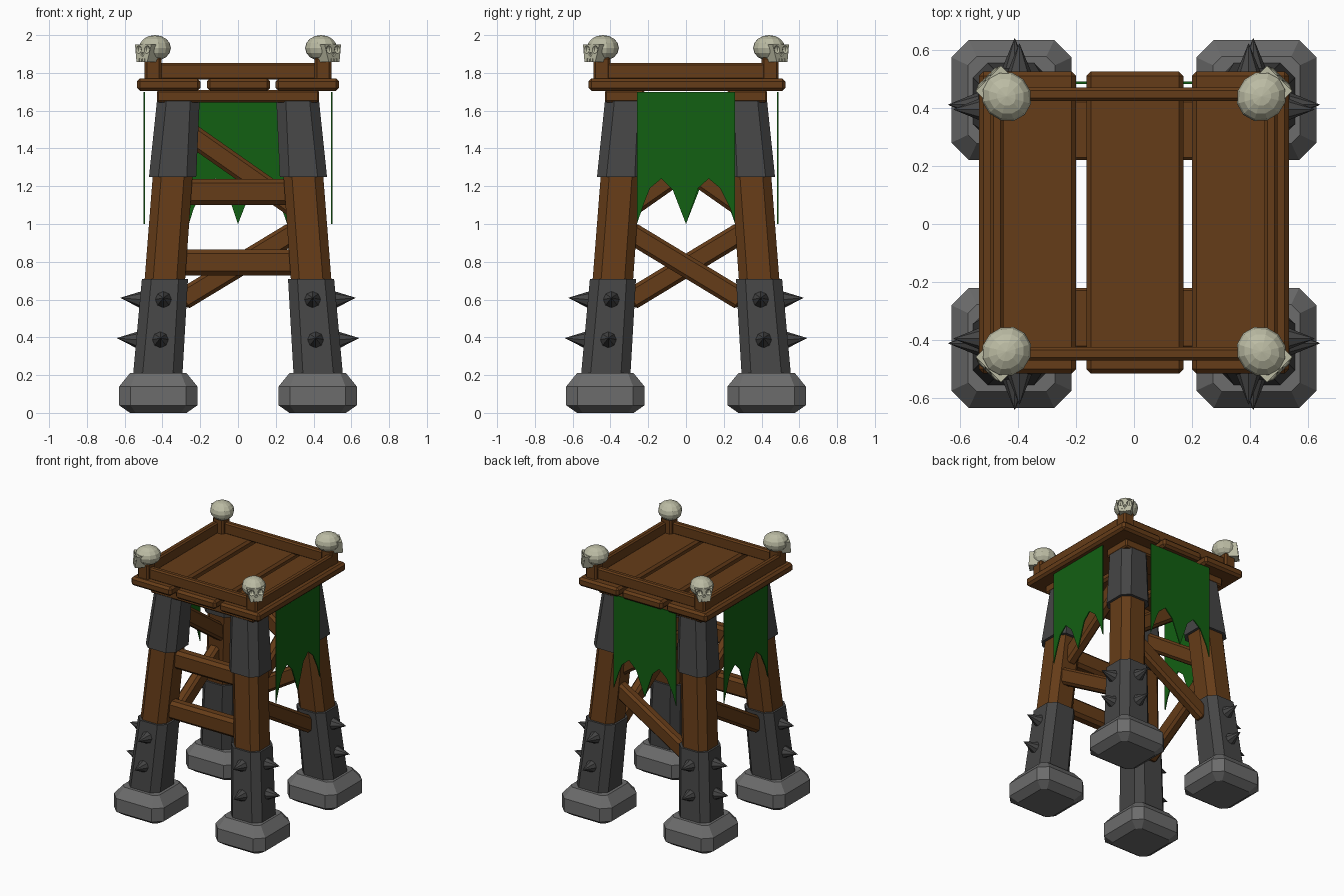
import bpy, bmesh, math
from mathutils import Vector, Matrix

if "Cube" in bpy.data.objects:
    bpy.data.objects.remove(bpy.data.objects["Cube"])


def material(name, rgb):
    m = bpy.data.materials.new(name)
    m.diffuse_color = (*rgb, 1)
    m.use_nodes = True
    m.node_tree.nodes["Principled BSDF"].inputs["Base Color"].default_value = m.diffuse_color
    return m


WOOD = material("wood", (0.13, 0.045, 0.009))
IRON = material("iron", (0.06, 0.06, 0.06))
STONE = material("stone", (0.15, 0.15, 0.15))
CLOTH = material("cloth", (0.006, 0.115, 0.006))
BONE = material("bone", (0.50, 0.50, 0.37))


def finish(name, bm, mat, matrix=Matrix()):
    bmesh.ops.recalc_face_normals(bm, faces=bm.faces)
    me = bpy.data.meshes.new(name)
    bm.to_mesh(me)
    bm.free()
    me.materials.append(mat)
    ob = bpy.data.objects.new(name, me)
    ob.matrix_world = matrix
    bpy.context.collection.objects.link(ob)
    return ob


def loft(name, sections, mat):
    """Chamfered-square sections (cx, cy, z, half width, chamfer) joined bottom to top."""
    bm = bmesh.new()
    rings = []
    for cx, cy, z, h, c in sections:
        k = h - c
        pts = [(h, -k), (h, k), (k, h), (-k, h), (-h, k), (-h, -k), (-k, -h), (k, -h)]
        rings.append([bm.verts.new((cx + x, cy + y, z)) for x, y in pts])
    for a, b in zip(rings, rings[1:]):
        for i in range(8):
            j = (i + 1) % 8
            bm.faces.new((a[i], a[j], b[j], b[i]))
    bm.faces.new(rings[0])
    bm.faces.new(rings[-1])
    return finish(name, bm, mat)


def box(name, size, matrix, bevel=0.015, mat=WOOD):
    bm = bmesh.new()
    bmesh.ops.create_cube(bm, size=1)
    bmesh.ops.scale(bm, vec=size, verts=bm.verts)
    ob = finish(name, bm, mat, matrix)
    if bevel:
        mod = ob.modifiers.new("chamfer", 'BEVEL')
        mod.width = bevel
        mod.segments = 1
    return ob


def at(x, y, z):
    return Matrix.Translation((x, y, z))


def turn(deg, axis='Z'):
    return Matrix.Rotation(math.radians(deg), 4, axis)


def axis_at(z):
    """Distance of the leaning leg axis from the centre at height z."""
    return 0.44 - 0.075 * z


def spike(name, pos, direction):
    bm = bmesh.new()
    bmesh.ops.create_cone(bm, cap_ends=True, segments=8, radius1=0.047, radius2=0, depth=0.115)
    bmesh.ops.translate(bm, vec=(0, 0, 0.0475), verts=bm.verts)
    q = Vector(direction).to_track_quat('Z', 'Y').to_matrix().to_4x4()
    finish(name, bm, IRON, at(*pos) @ q)


# legs: stone foot, timber, iron sleeves and spikes
for sx, sn in ((-1, "left"), (1, "right")):
    for sy, fn in ((-1, "front"), (1, "back")):
        tag = f"{fn}_{sn}"

        def part(name, rows, mat):
            loft(f"{tag}_{name}", [(sx * axis_at(z), sy * axis_at(z), z, h, c)
                                   for z, h, c in rows], mat)
        loft(f"{tag}_foot", [(sx * 0.422, sy * 0.427, z, h, c) for z, h, c in
                             ((0, 0.15, 0.03), (0.04, 0.207, 0.06),
                              (0.14, 0.207, 0.06), (0.21, 0.15, 0.03))], STONE)
        part("leg", ((0.15, 0.109, 0.045), (1.66, 0.104, 0.045)), WOOD)
        part("lower_sleeve", ((0.18, 0.131, 0.05), (0.71, 0.122, 0.05)), IRON)
        part("upper_sleeve", ((1.25, 0.125, 0.05), (1.652, 0.113, 0.05)), IRON)
        for z in (0.60, 0.387):
            c = axis_at(z)
            o = c + 0.123 + 0.01 * (0.71 - z)
            spike(f"{tag}_side_spike", (sx * o, sy * c, z), (sx, 0, 0.09))
            spike(f"{tag}_face_spike", (sx * c, sy * o, z), (0, sy, 0.09))
        # railing post
        box(f"{tag}_post", (0.09, 0.09, 0.15), at(sx * 0.45, sy * 0.445, 1.81), 0.012)

# front rungs
for z in (0.797, 1.17):
    box("front_rung", (0.62, 0.09, 0.137), at(0, -axis_at(z), z), 0.022)

# zigzag braces and ragged banners on the right, back and left sides
RAGGED = [(-.26, 1.70), (-.26, 1.0), (-.215, 1.13), (-.19, 1.19), (-.13, 1.24), (-.07, 1.18),
          (0, 1.0), (.065, 1.19), (.12, 1.24), (.18, 1.19), (.235, 1.08), (.26, 1.0), (.26, 1.70)]
for deg, side, off in ((90, "right", 0.496), (180, "back", 0.487), (270, "left", 0.496)):
    for label, z, slope in (("lower", 0.777, 0.605), ("upper", 1.30, -0.70)):
        a = math.degrees(math.atan(slope))
        length = 0.60 / math.cos(math.radians(a))
        box(f"{side}_{label}_brace", (length, 0.08, 0.115),
            turn(deg) @ at(0, -axis_at(z), z) @ turn(a, 'Y'), 0.018)
    bm = bmesh.new()
    f = bm.faces.new([bm.verts.new((x, -off - 0.004, z)) for x, z in RAGGED])
    ext = bmesh.ops.extrude_face_region(bm, geom=[f], use_keep_orig=True)
    bmesh.ops.translate(bm, vec=(0, 0.008, 0),
                        verts=[v for v in ext["geom"] if isinstance(v, bmesh.types.BMVert)])
    finish(f"{side}_banner", bm, CLOTH, turn(deg))

# platform: bearers, planks and rails
for s in (-1, 1):
    box("platform_bearer", (0.86, 0.21, 0.065), at(0, s * 0.325, 1.677), 0.01)
    box("long_rail", (0.84, 0.045, 0.088), at(0, s * 0.447, 1.808), 0.01)
    box("side_rail", (0.045, 0.84, 0.088), at(s * 0.472, 0, 1.808), 0.01)
for x in (-0.367, 0.003, 0.367):
    box("plank", (0.335, 1.042, 0.066), at(x, 0.005, 1.738), 0.016)


# skull: cranium joined with a tapered face, sockets cut out; it looks towards -y
bm = bmesh.new()
bmesh.ops.create_uvsphere(bm, u_segments=12, v_segments=8, radius=1)
bmesh.ops.scale(bm, vec=(0.083, 0.09, 0.068), verts=bm.verts)
skull = finish("skull", bm, BONE)

bm = bmesh.new()
bmesh.ops.create_cube(bm, size=1)
for v in bm.verts:
    top, front = v.co.z > 0, v.co.y < 0
    v.co = Vector(((0.061 if top else 0.04) * (1 if v.co.x > 0 else -1),
                   (-0.088 if top else -0.098) if front else -0.01,
                   0.018 if top else -0.075))
face = finish("face_helper", bm, BONE)

bm = bmesh.new()
for x, z, r in ((-0.031, -0.008, 0.021), (0.031, -0.008, 0.021), (0, -0.034, 0.011)):
    bmesh.ops.create_uvsphere(bm, u_segments=8, v_segments=6, radius=r,
                              matrix=at(x, -0.093, z))
for i in (-1, 0, 1):
    bmesh.ops.create_cube(bm, size=1, matrix=at(i * 0.02, -0.098, -0.068)
                          @ Matrix.Diagonal((0.005, 0.016, 0.026, 1)))
sockets = finish("socket_helper", bm, BONE)

for helper, op in ((face, 'UNION'), (sockets, 'DIFFERENCE')):
    helper.hide_render = True
    mod = skull.modifiers.new("shape", 'BOOLEAN')
    mod.operation, mod.object, mod.solver = op, helper, 'EXACT'
dg = bpy.context.evaluated_depsgraph_get()
skull_mesh = bpy.data.meshes.new_from_object(skull.evaluated_get(dg))
for ob in (skull, face, sockets):
    bpy.data.objects.remove(ob)

# one skull on each post, facing outwards
for deg, tag in ((45, "front_right"), (135, "back_right"),
                 (225, "back_left"), (315, "front_left")):
    ob = bpy.data.objects.new(f"{tag}_skull", skull_mesh)
    ob.matrix_world = turn(deg) @ at(0, -0.622, 1.932)
    bpy.context.collection.objects.link(ob)
